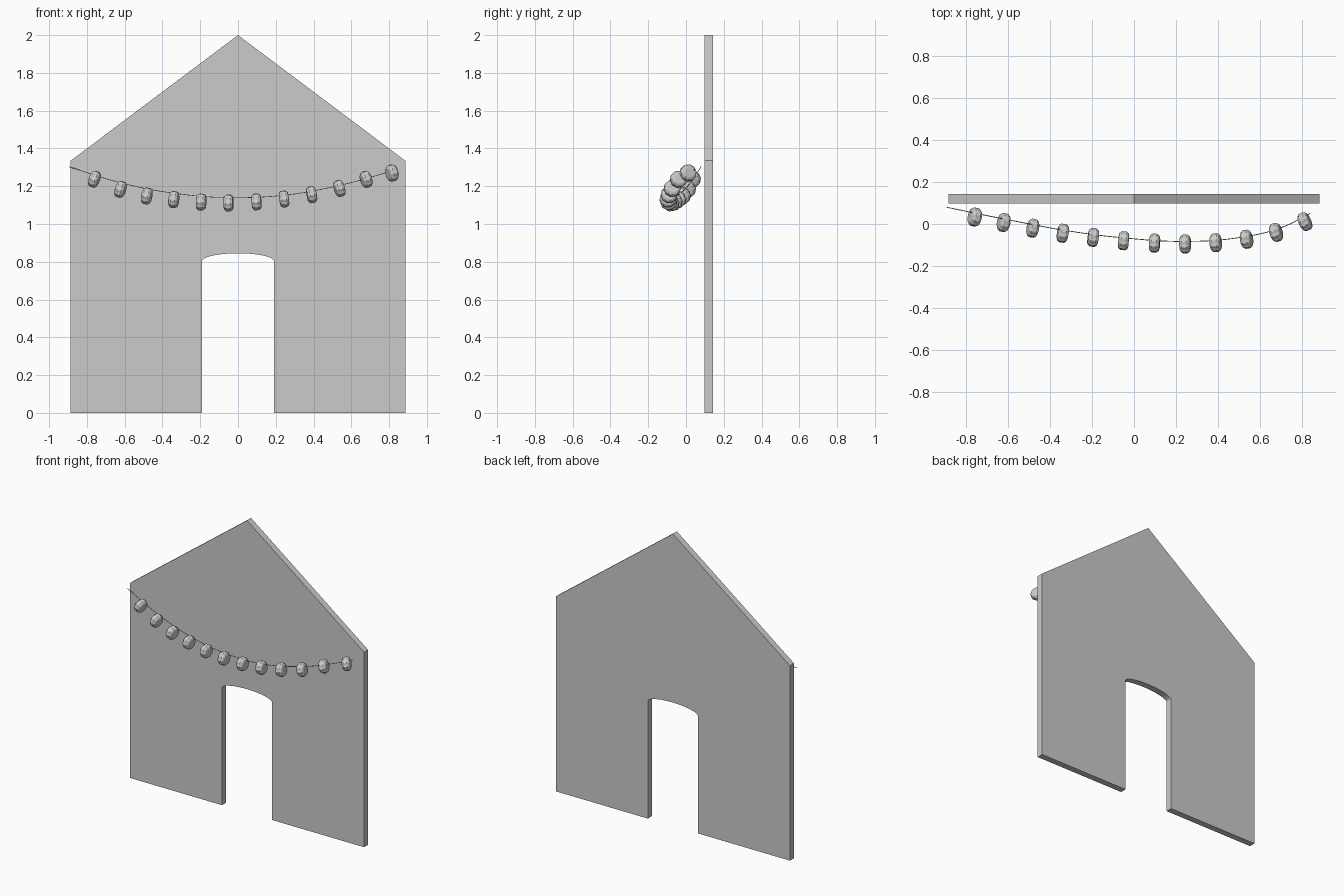
import bpy, bmesh, math
from mathutils import Vector

if "Cube" in bpy.data.objects:
    bpy.data.objects.remove(bpy.data.objects["Cube"])

Y0, Y1 = 0.098, 0.142


def finish(bm, name):
    bmesh.ops.recalc_face_normals(bm, faces=bm.faces)
    me = bpy.data.meshes.new(name)
    bm.to_mesh(me)
    bm.free()
    ob = bpy.data.objects.new(name, me)
    bpy.context.collection.objects.link(ob)
    return ob


# gabled wall panel with shallow arched doorway
N = 24
arch = [(0.19 * math.cos(math.pi * i / N), 0.803 + 0.042 * math.sin(math.pi * i / N))
        for i in range(N + 1)]
outline = ([(0.19, 0)] + arch + [(-0.19, 0), (-0.886, 0), (-0.886, 1.335),
           (0, 2), (0.886, 1.335), (0.886, 0)])
bm = bmesh.new()
face = bm.faces.new([bm.verts.new((x, Y0, z)) for x, z in outline])
ext = bmesh.ops.extrude_face_region(bm, geom=[face])
bmesh.ops.translate(bm, vec=(0, Y1 - Y0, 0),
                    verts=[g for g in ext["geom"] if isinstance(g, bmesh.types.BMVert)])
bmesh.ops.triangulate(bm, faces=[f for f in bm.faces if len(f.verts) > 4])
finish(bm, "gable_wall")

# sagging string
pts = [(-0.895, 0.08, 1.303), (-0.6, 0.02, 1.213), (-0.3, -0.035, 1.158),
       (-0.04, -0.067, 1.14), (0.24, -0.083, 1.152), (0.5, -0.065, 1.196),
       (0.7, -0.018, 1.247), (0.84, 0.05, 1.29)]
cu = bpy.data.curves.new("string", "CURVE")
cu.dimensions = "3D"
cu.bevel_depth = 0.002
cu.bevel_resolution = 1
cu.use_fill_caps = True
sp = cu.splines.new("BEZIER")
sp.bezier_points.add(len(pts) - 1)
for b, p in zip(sp.bezier_points, pts):
    b.co = p
    b.handle_left_type = b.handle_right_type = "AUTO"
bpy.context.collection.objects.link(bpy.data.objects.new("string", cu))


# ribbed disc ornament, its axis following the string
def ornament(name, centre, axis):
    bm = bmesh.new()
    profile = [(0.028, -0.025), (0.037, -0.021), (0.044, -0.011),
               (0.044, 0.011), (0.037, 0.021), (0.028, 0.025)]
    seg = 40
    rings = []
    for r, h in profile:
        ring = []
        for i in range(seg):
            k = r * (1.02 if i % 4 < 2 else 0.97) if r > 0.03 else r
            a = 2 * math.pi * i / seg
            ring.append(bm.verts.new((k * math.cos(a), k * math.sin(a), h)))
        rings.append(ring)
    for a, b in zip(rings, rings[1:]):
        for i in range(seg):
            j = (i + 1) % seg
            bm.faces.new((a[i], a[j], b[j], b[i]))
    bm.faces.new(rings[0])
    bm.faces.new(rings[-1])
    ob = finish(bm, name)
    ob.location = centre
    ob.rotation_euler = axis.to_track_quat("Z", "Y").to_euler()


centres = [Vector(p) for p in (
    (-0.76, 0.033, 1.237), (-0.622, 0.007, 1.183), (-0.483, -0.02, 1.148),
    (-0.34, -0.044, 1.129), (-0.195, -0.064, 1.116), (-0.05, -0.08, 1.111),
    (0.098, -0.091, 1.117), (0.244, -0.095, 1.132), (0.39, -0.089, 1.155),
    (0.537, -0.073, 1.188), (0.678, -0.04, 1.236), (0.815, 0.011, 1.27))]
# extend both ends for tangents
path = [2 * centres[0] - centres[1]] + centres + [centres[-1] + Vector((0.133, 0.08, 0.03))]
for i, c in enumerate(centres):
    ornament("string_ornament_%d" % (i + 1), c, path[i + 2] - path[i])
